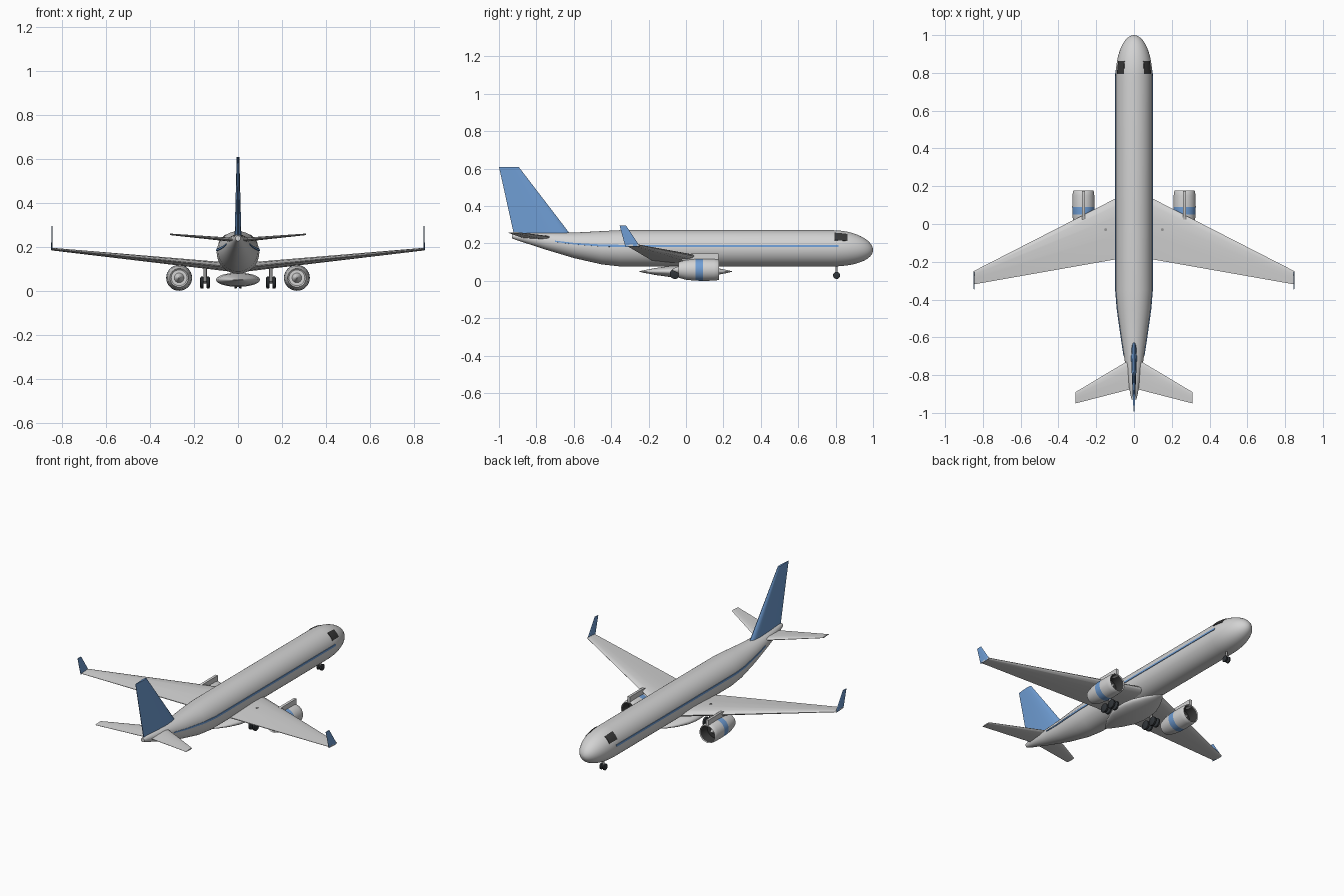
import bpy, math
from mathutils import Vector

if "Cube" in bpy.data.objects:
    bpy.data.objects.remove(bpy.data.objects["Cube"])


def material(name, rgb):
    m = bpy.data.materials.new(name)
    m.diffuse_color = (*rgb, 1)
    m.use_nodes = True
    m.node_tree.nodes["Principled BSDF"].inputs["Base Color"].default_value = m.diffuse_color
    return m


GREY = material("light grey paint", (0.65, 0.65, 0.65))
BLUE = material("blue paint", (0.16, 0.34, 0.66))
DARK = material("dark glass", (0.04, 0.04, 0.04))
TYRE = material("tyre rubber", (0.03, 0.035, 0.04))
METAL = material("gear metal", (0.3, 0.3, 0.3))


def make(name, verts, faces, mats, smooth=35):
    me = bpy.data.meshes.new(name)
    me.from_pydata([tuple(v) for v in verts], [], faces)
    ob = bpy.data.objects.new(name, me)
    bpy.context.collection.objects.link(ob)
    for m in mats:
        me.materials.append(m)
    bpy.ops.object.select_all(action='DESELECT')
    ob.select_set(True)
    bpy.context.view_layer.objects.active = ob
    bpy.ops.object.mode_set(mode='EDIT')
    bpy.ops.mesh.select_all(action='SELECT')
    bpy.ops.mesh.normals_make_consistent(inside=False)
    bpy.ops.object.mode_set(mode='OBJECT')
    bpy.ops.object.shade_smooth_by_angle(angle=math.radians(smooth))
    return ob


def skin(name, rings, mats, smooth=35, rule=None):
    """Join closed rings of equal length and cap both ends."""
    n = len(rings[0])
    verts = [p for r in rings for p in r]
    faces = [(i * n + j, i * n + (j + 1) % n, (i + 1) * n + (j + 1) % n, (i + 1) * n + j)
             for i in range(len(rings) - 1) for j in range(n)]
    faces += [tuple(range(n)), tuple(range(len(verts) - n, len(verts)))]
    ob = make(name, verts, faces, mats, smooth)
    if rule:
        for p in ob.data.polygons:
            p.material_index = rule(p.center)
    return ob


def lathe(name, profile, centre, mats, axis='y', sx=1, sz=1, n=32, rule=None):
    """Turn (position, radius) points around the y, x or z axis."""
    c = Vector(centre)
    rings = []
    for t, r in profile:
        ring = []
        for k in range(n):
            a = 2 * math.pi * k / n
            u, v = r * math.cos(a) * sx, r * math.sin(a) * sz
            ring.append(c + Vector({'y': (u, t, v), 'x': (t, u, v), 'z': (u, v, t)}[axis]))
        rings.append(ring)
    return skin(name, rings, mats, rule=rule)


def foil(name, sections, mat, across):
    """Loft aerofoil sections given as (leading point, trailing point, thickness)."""
    half = [(0, 0), (0.03, 0.5), (0.12, 0.85), (0.3, 1), (0.6, 0.72), (1, 0.12)]
    shape = half + [(t, -h) for t, h in half[:0:-1]]
    rings = [[Vector(le).lerp(Vector(te), t) + Vector(across) * h * th / 2 for t, h in shape]
             for le, te, th in sections]
    return skin(name, rings, [mat], 40)


# Fuselage stations: y, centre height, radius
R = 0.097
stations = [(-0.93, 0.239, 0.012), (-0.9, 0.236, 0.02), (-0.75, 0.212, 0.045), (-0.6, 0.19, 0.068),
            (-0.45, 0.177, 0.089), (-0.35, 0.174, R), (0.78, 0.174, R)]
for k in range(1, 13):
    s = math.sin(k / 12 * math.pi / 2)
    stations.append((0.78 + 0.22 * s, 0.174 - 0.009 * s ** 2,
                     max(R * math.cos(k / 12 * math.pi / 2), 0.001)))


def body_point(y, a, lift=0.0):
    for (y0, c0, r0), (y1, c1, r1) in zip(stations, stations[1:]):
        if y <= y1:
            t = (y - y0) / (y1 - y0)
            r = r0 + (r1 - r0) * t + lift
            return Vector((r * math.cos(a), y, c0 + (c1 - c0) * t + r * math.sin(a)))


skin("fuselage", [[body_point(s[0], 2 * math.pi * k / 48) for k in range(48)]
                  for s in stations], [GREY])


def body_plate(name, ys, angles, mat, side):
    """Thin painted plate following the fuselage skin."""
    flip = Vector((side, 1, 1))
    rings = []
    for y in ys:
        ring = [body_point(y, a, 0.003) * flip for a in angles]
        ring += [body_point(y, a, -0.002) * flip for a in reversed(angles)]
        rings.append(ring)
    skin(name, rings, [mat])


stripe_ys = [-0.7, -0.6, -0.525, -0.45, -0.35, 0.78, 0.8, 0.815]
window_ys = [0.795 + 0.0115 * k for k in range(7)]
for side, tag in ((1, "right"), (-1, "left")):
    body_plate("stripe_" + tag, stripe_ys, [0.07, 0.13, 0.19], BLUE, side)
    body_plate("cockpit_window_" + tag, window_ys,
               [math.radians(d) for d in (26, 34, 42, 50, 57)], DARK, side)

# Belly fairing
lathe("belly_fairing", [(-0.255, 0.002), (-0.22, 0.25), (-0.16, 0.6), (-0.09, 0.9), (-0.03, 1),
                        (0.03, 1), (0.09, 0.9), (0.16, 0.6), (0.22, 0.25), (0.25, 0.002)],
      (0, 0, 0.05), [GREY], sx=0.1, sz=0.032)

# Main wing, tailplane and fin
tip = lambda s: ((0.85 * s, -0.25, 0.19), (0.85 * s, -0.32, 0.19), 0.012)
foil("wing", [tip(-1), ((0, 0.185, 0.104), (0, -0.17, 0.104), 0.042), tip(1)], GREY, (0, 0, 1))
tail_tip = lambda s: ((0.31 * s, -0.89, 0.257), (0.31 * s, -0.95, 0.257), 0.007)
foil("tailplane", [tail_tip(-1), ((0, -0.705, 0.23), (0, -0.87, 0.23), 0.02), tail_tip(1)],
     GREY, (0, 0, 1))
foil("fin", [((0, -0.6, 0.225), (0, -0.915, 0.225), 0.032),
             ((0, -0.895, 0.61), (0, -1.0, 0.61), 0.012)], BLUE, (1, 0, 0))

for s, tag in ((1, "right"), (-1, "left")):
    foil("winglet_" + tag, [((0.847 * s, -0.247, 0.185), (0.847 * s, -0.325, 0.185), 0.007),
                            ((0.847 * s, -0.32, 0.295), (0.847 * s, -0.355, 0.295), 0.005)],
         BLUE, (1, 0, 0))

    # Engine with blue band, dark intake, spinner and exhaust cone
    ex = 0.268 * s
    lathe("engine_" + tag,
          [(-0.075, 0.003), (-0.035, 0.022), (-0.035, 0.036), (-0.04, 0.042), (0.0, 0.053),
           (0.05, 0.058), (0.09, 0.059), (0.15, 0.058), (0.172, 0.055), (0.177, 0.052),
           (0.172, 0.049), (0.11, 0.046), (0.11, 0.017), (0.15, 0.001)],
          (ex, 0, 0.059), [GREY, BLUE, DARK],
          rule=lambda c: 1 if 0.05 < c.y < 0.09 and math.hypot(c.x - ex, c.z - 0.059) > 0.054
          else 2 if c.y > 0.1 and math.hypot(c.x - ex, c.z - 0.059) < 0.048
          and math.hypot(c.x - ex, c.z - 0.059) > 0.015 else 0)
    w = 0.008
    skin("pylon_" + tag, [[Vector((ex + dx, y, z)) for y, z in
                           ((0.175, 0.105), (0.175, 0.147), (0.03, 0.147), (-0.03, 0.11))]
                          for dx in (-w, w)], [GREY])

    # Main landing gear with four wheels per side
    gx = 0.15 * s
    lathe("main_strut_" + tag, [(0.037, 0.008), (0.137, 0.008)], (gx, -0.03, 0), [METAL], 'z', n=12)
    lathe("bogie_beam_" + tag, [(-0.06, 0.006), (0.0, 0.006)], (gx, 0, 0.037), [METAL], n=8)
    for y, row in ((-0.06, "rear"), (0.0, "front")):
        lathe(f"main_axle_{row}_{tag}", [(-0.015, 0.005), (0.015, 0.005)], (gx, y, 0.037),
              [METAL], 'x', n=8)
        for dx, place in ((-0.014, "a"), (0.014, "b")):
            lathe(f"main_wheel_{row}_{tag}_{place}",
                  [(-0.008, 0.022), (-0.005, 0.027), (0.005, 0.027), (0.008, 0.022)],
                  (gx + dx, y, 0.037), [TYRE], 'x', n=20)

    # Nose wheels
    lathe("nose_wheel_" + tag, [(-0.006, 0.015), (-0.004, 0.019), (0.004, 0.019), (0.006, 0.015)],
          (0.011 * s, 0.805, 0.029), [TYRE], 'x', n=20)

lathe("nose_strut", [(0.029, 0.006), (0.1, 0.006)], (0, 0.805, 0), [METAL], 'z', n=12)
lathe("nose_axle", [(-0.012, 0.004), (0.012, 0.004)], (0, 0.805, 0.029), [METAL], 'x', n=8)
